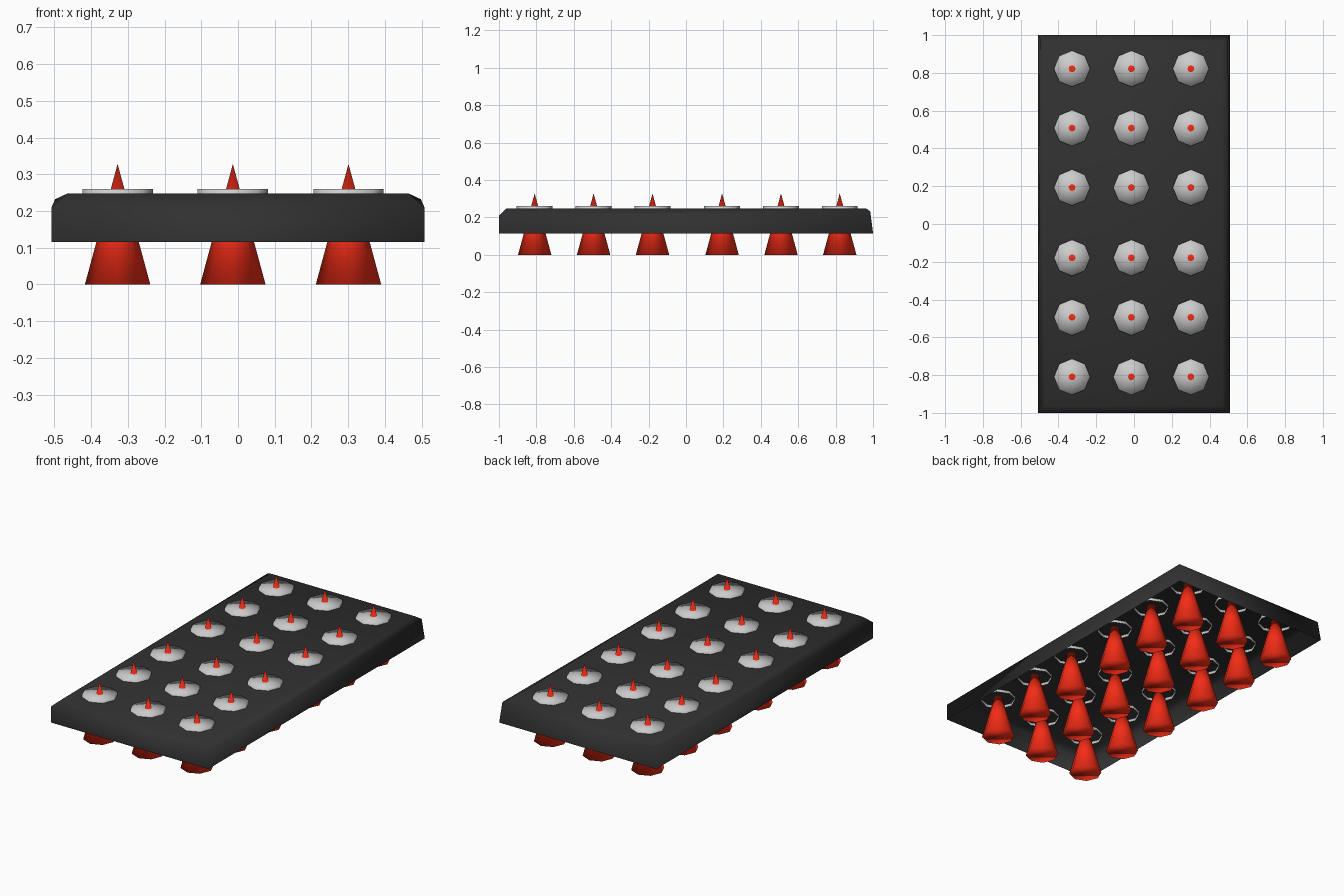
import bpy, bmesh
from mathutils import Matrix

if "Cube" in bpy.data.objects:
    bpy.data.objects.remove(bpy.data.objects["Cube"])


def material(name, rgb):
    m = bpy.data.materials.new(name)
    m.diffuse_color = (*rgb, 1)
    m.use_nodes = True
    m.node_tree.nodes["Principled BSDF"].inputs["Base Color"].default_value = m.diffuse_color
    return m


def finish(bm, name, mat=None):
    bmesh.ops.recalc_face_normals(bm, faces=bm.faces)
    for f in bm.faces:
        f.smooth = True
    me = bpy.data.meshes.new(name)
    bm.to_mesh(me)
    bm.free()
    if mat:
        me.materials.append(mat)
    ob = bpy.data.objects.new(name, me)
    bpy.context.collection.objects.link(ob)
    return ob


black = material("tray_black", (0.03, 0.03, 0.03))
red = material("cone_red", (0.9, 0.025, 0.008))

# Tray: thin shell with an open underside and chamfered upper rim
# each ring: front (half width, y, z), back (half width, y, z)
rings = [((0.508, -1.0, 0.115), (0.508, 1.0, 0.115)),
         ((0.508, -1.0, 0.21), (0.498, 0.985, 0.232)),
         ((0.466, -0.96, 0.247), (0.466, 0.965, 0.247))]
bm = bmesh.new()
loops = []
for (fw, fy, fz), (bw, by, bz) in rings:
    loops.append([bm.verts.new(p) for p in
                  ((-fw, fy, fz), (fw, fy, fz), (bw, by, bz), (-bw, by, bz))])
for lo, hi in zip(loops, loops[1:]):
    for i in range(4):
        j = (i + 1) % 4
        bm.faces.new((lo[i], lo[j], hi[j], hi[i]))
bm.faces.new(loops[-1])
finish(bm, "tray", black)

# Grid of cones, each poking through a shallow octagonal collar
for r, y in enumerate((-0.809, -0.494, -0.179, 0.193, 0.508, 0.822)):
    for c, x in enumerate((-0.328, -0.014, 0.301)):
        # cone
        bm = bmesh.new()
        bmesh.ops.create_cone(bm, cap_ends=True, segments=8, radius1=0.089,
                              radius2=0, depth=0.328,
                              matrix=Matrix.Translation((x, y, 0.164)))
        finish(bm, f"cone_{r}_{c}", red)

        # collar: capped on top, open below
        bm = bmesh.new()
        bmesh.ops.create_cone(bm, cap_ends=True, cap_tris=True, segments=8,
                              radius1=0.096, radius2=0.096, depth=0.03,
                              matrix=Matrix.Translation((x, y, 0.245)))
        low = [f for f in bm.faces if all(v.co.z < 0.24 for v in f.verts)]
        bmesh.ops.delete(bm, geom=low, context='FACES')
        finish(bm, f"collar_{r}_{c}")
